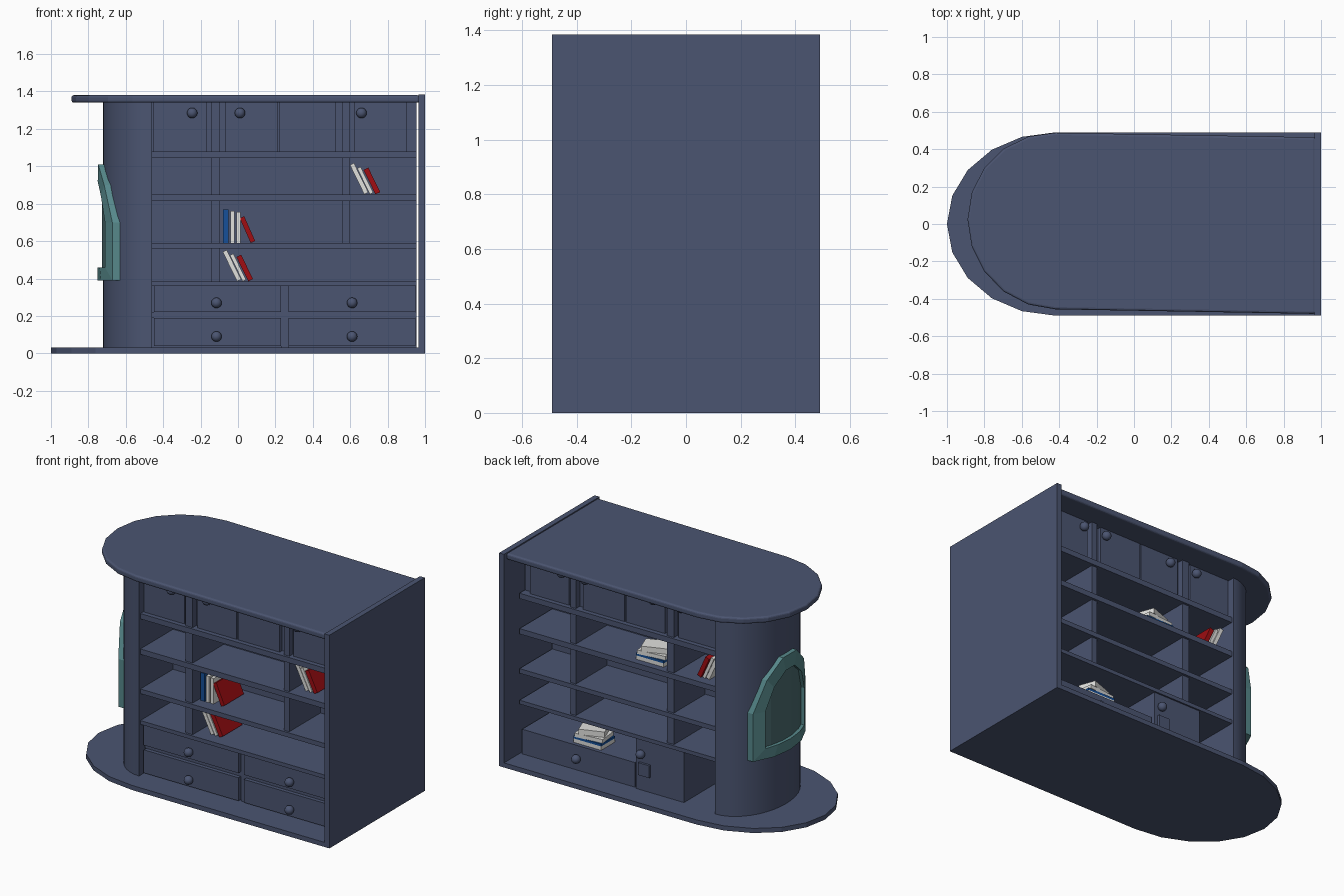
import bpy, bmesh, math
from mathutils import Matrix

cube = bpy.data.objects.get("Cube")
if cube:
    bpy.data.objects.remove(cube, do_unlink=True)


def material(name, r, g, b):
    m = bpy.data.materials.new(name)
    m.use_nodes = True
    m.diffuse_color = (r, g, b, 1)
    bsdf = next(n for n in m.node_tree.nodes if n.type == "BSDF_PRINCIPLED")
    bsdf.inputs["Base Color"].default_value = (r, g, b, 1)
    return m


NAVY = material("slate blue", 0.07, 0.09, 0.165)
TEAL = material("teal", 0.095, 0.25, 0.26)
PANE = material("dark teal", 0.07, 0.15, 0.16)
WHITE = material("paper white", 0.75, 0.75, 0.73)
RED = material("book red", 0.35, 0.004, 0.006)
BLUE = material("book blue", 0.008, 0.08, 0.32)


def finish(name, bm, mat):
    bmesh.ops.recalc_face_normals(bm, faces=bm.faces)
    mesh = bpy.data.meshes.new(name)
    bm.to_mesh(mesh)
    bm.free()
    mesh.materials.append(mat)
    ob = bpy.data.objects.new(name, mesh)
    bpy.context.collection.objects.link(ob)
    return ob


def smooth(ob, degrees):
    bpy.ops.object.select_all(action="DESELECT")
    ob.select_set(True)
    bpy.context.view_layer.objects.active = ob
    bpy.ops.object.shade_smooth_by_angle(angle=math.radians(degrees))


def box(name, x0, x1, y0, y1, z0, z1, mat=NAVY):
    bm = bmesh.new()
    bmesh.ops.create_cube(bm, size=1)
    size = Matrix.Diagonal((x1 - x0, y1 - y0, z1 - z0, 1))
    mid = Matrix.Translation(((x0 + x1) / 2, (y0 + y1) / 2, (z0 + z1) / 2))
    bmesh.ops.transform(bm, matrix=mid @ size, verts=bm.verts)
    return finish(name, bm, mat)


def knob(name, x, y, z):
    bm = bmesh.new()
    bmesh.ops.create_uvsphere(bm, u_segments=16, v_segments=10, radius=0.028)
    bmesh.ops.translate(bm, vec=(x, y, z), verts=bm.verts)
    smooth(finish(name, bm, NAVY), 60)


def round_slab(name, cx, a, b, x_end, z0, z1, segs, skew=0.0, bevel=0.0):
    """Straight slab with a half-ellipse on its -x end."""
    pts = [(x_end, -b)]
    for i in range(segs + 1):
        t = -math.pi / 2 + math.pi * i / segs
        pts.append((cx - a * math.cos(t), b * math.sin(t)))
    pts.append((x_end, b))
    bm = bmesh.new()
    face = bm.faces.new([bm.verts.new((x, y + skew - skew * 1.1 * (x - cx), z0)) for x, y in pts])
    ext = bmesh.ops.extrude_face_region(bm, geom=[face])
    top = [g for g in ext["geom"] if isinstance(g, bmesh.types.BMVert)]
    bmesh.ops.translate(bm, vec=(0, 0, z1 - z0), verts=top)
    ob = finish(name, bm, NAVY)
    if bevel:
        mod = ob.modifiers.new("round edge", "BEVEL")
        mod.width, mod.segments, mod.limit_method = bevel, 3, "ANGLE"
        mod.angle_limit = math.radians(60)
    return ob


# Shell: base, top, end panel, rounded column
round_slab("base", -0.42, 0.58, 0.49, 1.0, 0, 0.03, 10)
round_slab("counter_top", -0.42, 0.47, 0.472, 0.97, 1.34, 1.38, 10, 0.016, 0.012)
box("end_panel", 0.965, 1.0, -0.49, 0.49, 0, 1.385)
COL_X, COL_A, COL_B = -0.46, 0.26, 0.36
smooth(round_slab("rounded_column", COL_X - 0.001, COL_A, COL_B, COL_X, 0.03, 1.34, 20), 30)

# Shelving spine and shelves
L, R, DEPTH = -0.46, 0.955, 0.345
box("spine_wall", L, R, -0.01, 0.01, 0.03, 1.34)
SHELVES = [(0.36, 0.385), (0.56, 0.59), (0.815, 0.85), (1.045, 1.08)]
for z0, z1 in SHELVES:
    box("shelf", L, R, -DEPTH, DEPTH, z0, z1)
box("drawer_rail", L, R, -0.30, 0, 0.19, 0.22)

# Upright dividers on both sides
bays = [(SHELVES[i][1], SHELVES[i + 1][0]) for i in range(3)] + [(SHELVES[3][1], 1.34)]
for side in (-1, 1):
    for i, (z0, z1) in enumerate(bays):
        for x0, x1 in ((-0.145, -0.095), (0.56, 0.60)):
            if side < 0 and i == 0 and x0 > 0:
                continue
            y0, y1 = sorted((0, side * 0.33))
            box("divider", x0, x1, y0, y1, z0, z1)

# Upper cupboard doors
for side in (-1, 1):
    y0, y1 = sorted((side * 0.29, side * 0.315))
    for x0, x1 in ((-0.455, -0.165), (-0.07, 0.21), (0.22, 0.52), (0.62, 0.90)):
        box("cupboard_door", x0, x1, y0, y1, 1.08, 1.34)
    box("cupboard_back", L, R, *sorted((side * 0.27, side * 0.29)), 1.08, 1.34)
for x in (-0.245, 0.01, 0.66):
    knob("front_door_knob", x, -0.335, 1.285)
for x in (-0.20, 0.0, 0.49, 0.66):
    knob("back_door_knob", x, 0.335, 1.285)

# Front drawers
for z0, z1 in ((0.04, 0.19), (0.22, 0.36)):
    for x0, x1, kx in ((-0.45, 0.23, -0.115), (0.27, 0.95, 0.61)):
        box("front_drawer", x0, x1, -0.325, -0.02, z0, z1)
        knob("drawer_knob", kx, -0.345, (0.09 if z0 < 0.1 else 0.27))
box("drawer_divider", 0.23, 0.27, -0.30, 0, 0.03, 0.36)

# Back drawer, cabinet and open niche
box("back_drawer", 0.14, 0.95, 0.01, 0.325, 0.03, 0.19)
knob("back_drawer_knob", 0.55, 0.345, 0.11)
box("back_cabinet", -0.22, 0.125, 0.01, 0.335, 0.03, 0.36)
knob("cabinet_knob", 0.08, 0.355, 0.27)
box("cabinet_latch", 0.02, 0.10, 0.33, 0.35, 0.13, 0.21)


# Books
def book(x, z, thick, height, lean, mat, y0=-0.27, y1=-0.07):
    ob = box("book", 0, thick, y0, y1, 0, height, mat)
    ob.location = (x, 0, z)
    ob.rotation_euler.y = -math.radians(lean)


def leaning_set(x, z, lean, y0=-0.27, y1=-0.07):
    book(x, z, 0.024, 0.175, lean, WHITE, y0, y1)
    book(x + 0.03, z, 0.02, 0.155, lean, WHITE, y0, y1)
    book(x + 0.06, z, 0.028, 0.145, lean, RED, y0, y1)


leaning_set(-0.005, 0.385, 26)
leaning_set(0.675, 0.85, 26)
leaning_set(-0.37, 0.85, 24, 0.09, 0.29)
book(-0.08, 0.59, 0.03, 0.18, 0, BLUE)
book(-0.04, 0.59, 0.022, 0.17, 0, WHITE)
book(-0.008, 0.59, 0.022, 0.165, 0, WHITE)
book(0.068, 0.59, 0.026, 0.145, 24, RED)

for cx, z in ((0.05, 0.85), (0.50, 0.19)):
    for j, (h, w, turn, mat) in enumerate(((0.025, 0.1, 0, WHITE), (0.015, 0.1, 0, BLUE),
                                           (0.025, 0.095, 6, WHITE), (0.035, 0.08, 20, WHITE))):
        ob = box("stacked_book", -w, w, -w * 0.7, w * 0.7, 0, h, mat)
        ob.location = (cx, 0.23, z)
        ob.rotation_euler.z = math.radians(turn)
        z += h


# Arched window wrapped round the column
def wrap(y, z, off):
    k = max(0, 1 - (y / (COL_B + off)) ** 2)
    return (COL_X - (COL_A + off) * math.sqrt(k), y, z)


def mirrored(half):
    return half + [(-y, z) for y, z in reversed(half) if y > 0]


outer = mirrored([(0, 0.39), (0.14, 0.39), (0.27, 0.39), (0.27, 0.7), (0.19, 0.9), (0.07, 1.01)])
inner = mirrored([(0, 0.46), (0.11, 0.46), (0.20, 0.46), (0.20, 0.7), (0.14, 0.84), (0.045, 0.92)])
bm = bmesh.new()
rings = [[bm.verts.new(wrap(y, z, off)) for y, z in loop]
         for loop, off in ((outer, 0.032), (inner, 0.032), (inner, -0.02), (outer, -0.02))]
n = len(outer)
for r in range(4):
    a, b = rings[r], rings[(r + 1) % 4]
    for i in range(n):
        j = (i + 1) % n
        bm.faces.new((a[i], a[j], b[j], b[i]))
finish("window_frame", bm, TEAL)

bm = bmesh.new()
tops = [(-0.20, 0.7), (-0.14, 0.84), (-0.045, 0.92), (0.045, 0.92), (0.14, 0.84), (0.20, 0.7)]
cols = [(bm.verts.new(wrap(y, 0.46, 0.01)), bm.verts.new(wrap(y, z, 0.01))) for y, z in tops]
for (a, b), (c, d) in zip(cols, cols[1:]):
    bm.faces.new((a, c, d, b))
finish("window_pane", bm, PANE)
